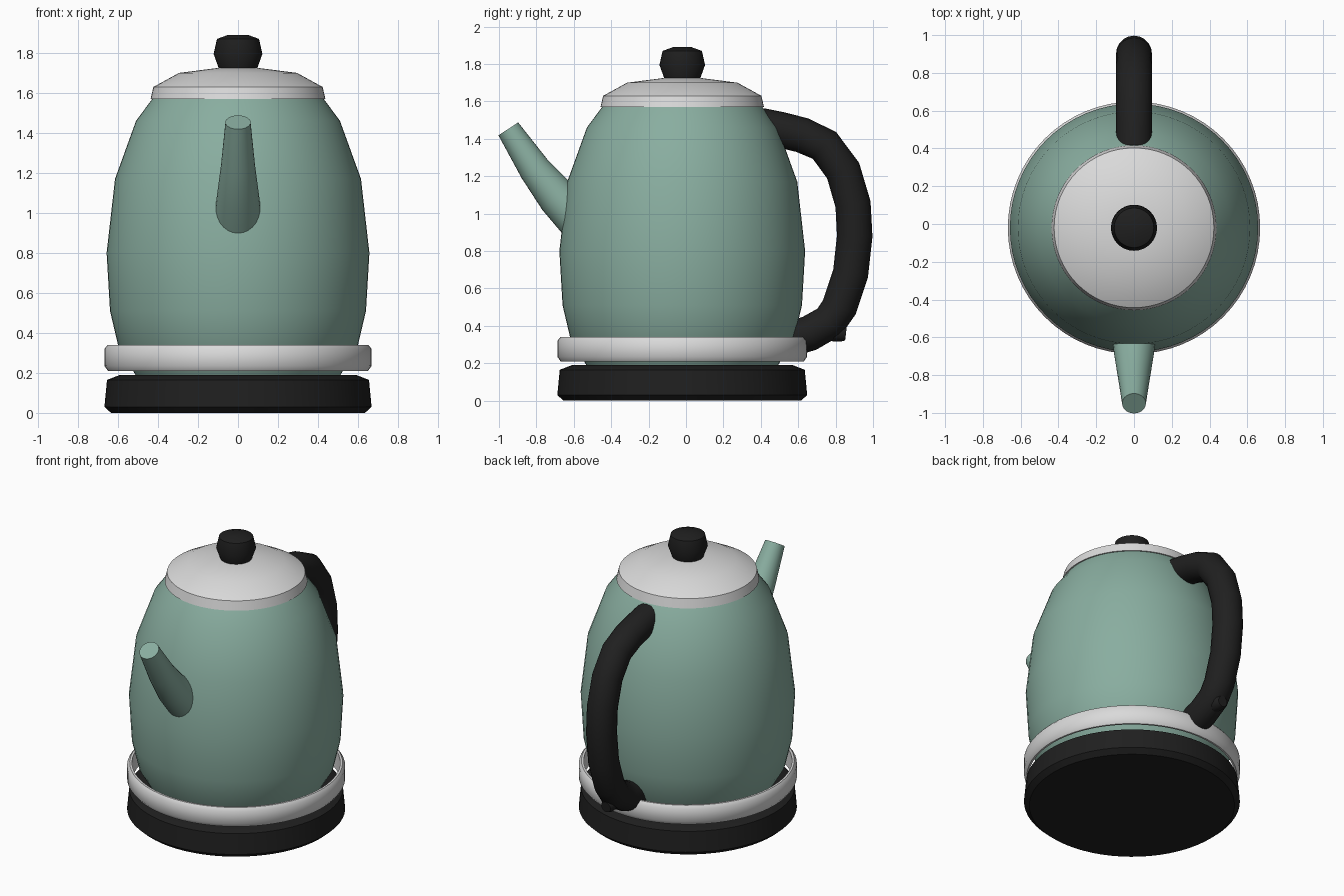
import bpy, bmesh, math
from mathutils import Vector

cube = bpy.data.objects.get("Cube")
if cube:
    bpy.data.objects.remove(cube, do_unlink=True)

CENTER_Y = -0.02


def material(name, rgb):
    m = bpy.data.materials.new(name)
    m.use_nodes = True
    m.diffuse_color = (*rgb, 1)
    bsdf = next(n for n in m.node_tree.nodes if n.type == 'BSDF_PRINCIPLED')
    bsdf.inputs["Base Color"].default_value = (*rgb, 1)
    return m


GREEN = material("sage green", (0.25, 0.42, 0.35))
SILVER = material("light grey", (0.70, 0.70, 0.70))
BLACK = material("soft black", (0.014, 0.014, 0.014))


def finish(bm, name, mat, angle=35):
    bmesh.ops.recalc_face_normals(bm, faces=bm.faces)
    me = bpy.data.meshes.new(name)
    bm.to_mesh(me)
    bm.free()
    me.materials.append(mat)
    ob = bpy.data.objects.new(name, me)
    bpy.context.collection.objects.link(ob)
    bpy.ops.object.select_all(action='DESELECT')
    ob.select_set(True)
    bpy.context.view_layer.objects.active = ob
    bpy.ops.object.shade_smooth_by_angle(angle=math.radians(angle))
    return ob


def skin(bm, rings, closed=False):
    """Bridge successive vertex rings; cap the ends unless closed."""
    n = len(rings[0])
    pairs = list(zip(rings, rings[1:]))
    if closed:
        pairs.append((rings[-1], rings[0]))
    for a, b in pairs:
        for i in range(n):
            j = (i + 1) % n
            bm.faces.new((a[i], a[j], b[j], b[i]))
    if not closed:
        bm.faces.new(rings[0])
        bm.faces.new(rings[-1])


def lathe(name, mat, profile, closed=False, sides=64, angle=35):
    bm = bmesh.new()
    turns = [2 * math.pi * i / sides for i in range(sides)]
    rings = [[bm.verts.new((r * math.cos(t), CENTER_Y + r * math.sin(t), z))
              for t in turns] for r, z in profile]
    skin(bm, rings, closed)
    return finish(bm, name, mat, angle)


def tube(name, mat, path, sides=20):
    """Round tube through (y, z, radius) points in the x = 0 plane."""
    bm = bmesh.new()
    pts = [Vector((0, y, z)) for y, z, r in path]
    rings = []
    for i, p in enumerate(pts):
        d = (pts[min(i + 1, len(pts) - 1)] - pts[max(i - 1, 0)]).normalized()
        across = Vector((1, 0, 0))
        up = d.cross(across)
        r = path[i][2]
        rings.append([bm.verts.new(p + r * (across * math.cos(t) + up * math.sin(t)))
                      for t in (2 * math.pi * k / sides for k in range(sides))])
    skin(bm, rings)
    return finish(bm, name, mat, 45)


# Power base and the vessel standing on it
lathe("power_base", BLACK, [(0.635, 0), (0.668, 0.03), (0.655, 0.165), (0.59, 0.19)])
lathe("kettle_body", GREEN, [(0.51, 0.185), (0.60, 0.34), (0.64, 0.51), (0.657, 0.80),
                             (0.615, 1.17), (0.51, 1.46), (0.425, 1.575)])

# Thin metal band standing off the lower body
lathe("lower_band", SILVER, [(0.65, 0.21), (0.668, 0.235), (0.668, 0.32), (0.652, 0.34),
                             (0.638, 0.34), (0.638, 0.21)], closed=True, angle=50)

# Lid and knob
lathe("lid", SILVER, [(0.437, 1.57), (0.423, 1.63), (0.295, 1.70), (0.10, 1.725)])
lathe("lid_knob", BLACK, [(0.095, 1.72), (0.122, 1.795), (0.105, 1.87), (0.05, 1.89)],
      sides=32)

# Spout, tapering to a flat tip
tube("spout", GREEN, [(-0.52, 0.91, 0.122), (-0.58, 0.98, 0.118), (-0.69, 1.09, 0.105),
                      (-0.81, 1.24, 0.085), (-0.95, 1.453, 0.063)], sides=28)

# Handle loop and the small nub at its lower end
HANDLE_PATH = [(0.40, 1.47), (0.50, 1.45), (0.62, 1.42), (0.74, 1.365), (0.84, 1.23),
               (0.893, 1.05), (0.902, 0.88), (0.88, 0.68), (0.82, 0.50),
               (0.765, 0.42), (0.66, 0.36), (0.56, 0.33)]
tube("handle", BLACK, [(y, z, 0.095) for y, z in HANDLE_PATH])
tube("handle_nub", BLACK, [(0.74, 0.37, 0.05), (0.83, 0.36, 0.045), (0.855, 0.357, 0.035)],
     sides=12)
